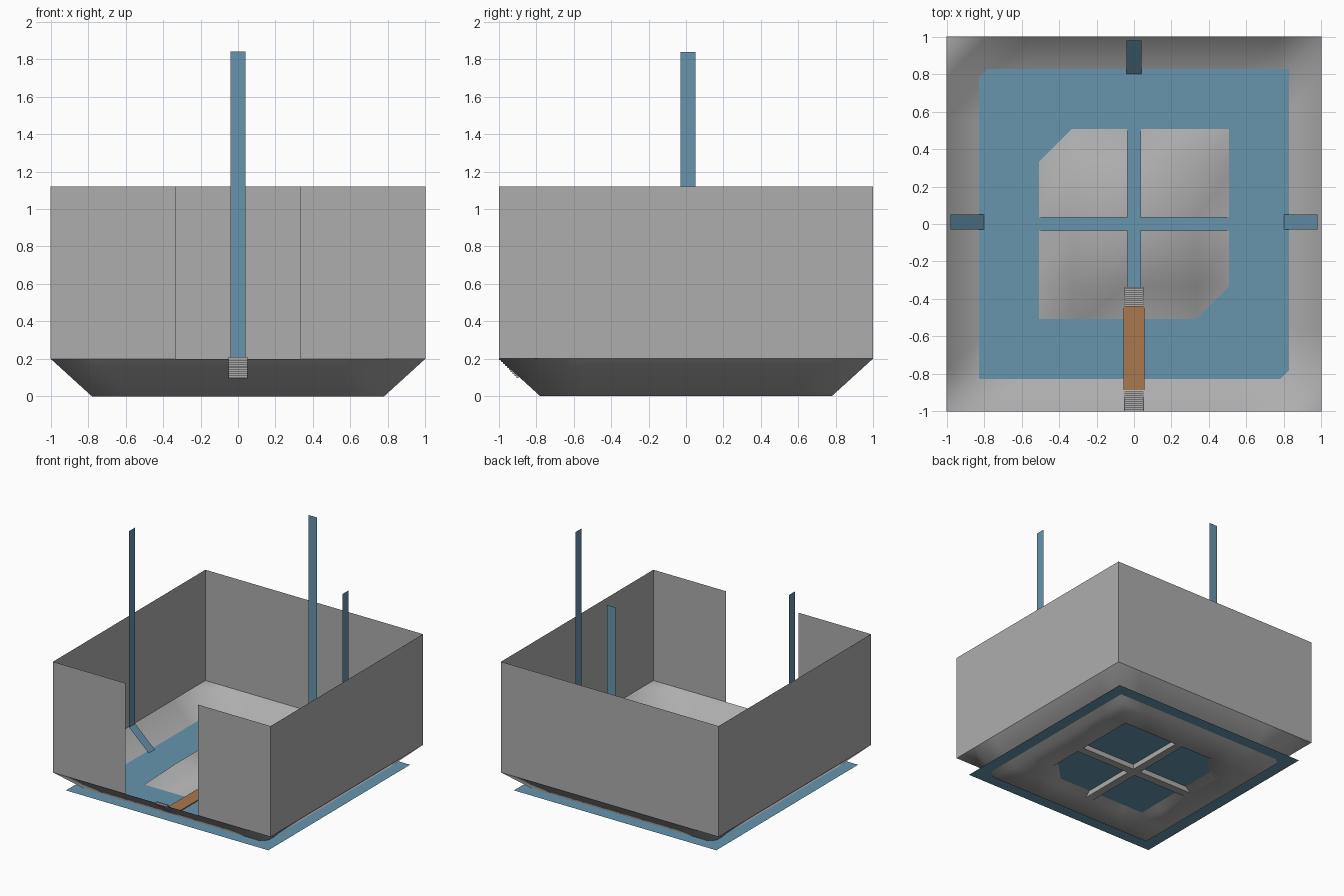
import bpy, bmesh, math

cube = bpy.data.objects.get("Cube")
if cube:
    bpy.data.objects.remove(cube)


def material(name, rgb):
    m = bpy.data.materials.new(name)
    m.use_nodes = True
    m.diffuse_color = (*rgb, 1)
    m.node_tree.nodes["Principled BSDF"].inputs["Base Color"].default_value = (*rgb, 1)
    return m


GREY = material("stone grey", (0.42, 0.42, 0.42))
BLUE = material("water blue", (0.135, 0.30, 0.42))
ORANGE = material("wood orange", (0.40, 0.19, 0.075))

RIM, EDGE = 0.2, 1 / 3          # rim height, plateau and doorway half width
OUTER, INNER = 0.78, 0.555      # moat bed limits
SLOT = 0.035                    # channel half width


def finish(name, bm, mat):
    me = bpy.data.meshes.new(name)
    bm.to_mesh(me)
    bm.free()
    me.materials.append(mat)
    ob = bpy.data.objects.new(name, me)
    bpy.context.collection.objects.link(ob)
    return ob


def sheet(name, loops, mat):
    """Thin sheet made of polygons sharing their corners."""
    bm = bmesh.new()
    for loop in loops:
        bm.faces.new([bm.verts.new(p) for p in loop])
    bmesh.ops.remove_doubles(bm, verts=bm.verts, dist=1e-5)
    return finish(name, bm, mat)


# Sloped floor: moat around a raised island, cut by a cross of channels
def height(x, y):
    m = max(abs(x), abs(y))
    if m > 0.9:
        return RIM
    return RIM if m < 0.4 else 0.0


def in_channel(x, y):
    return min(abs(x), abs(y)) < SLOT and max(abs(x), abs(y)) < INNER


half = [SLOT, EDGE, INNER, OUTER, 1]
lines = [-v for v in reversed(half)] + half
bm = bmesh.new()
verts = {}


def add_face(points):
    corners = []
    for p in points:
        v = verts.setdefault(p, None) or bm.verts.new(p)
        verts[p] = v
        if v not in corners:
            corners.append(v)
    if len(corners) > 2:
        bm.faces.new(corners)


for x0, x1 in zip(lines, lines[1:]):
    for y0, y1 in zip(lines, lines[1:]):
        sunk = in_channel((x0 + x1) / 2, (y0 + y1) / 2)
        a, b, c, d = [(x, y, 0.0 if sunk else height(x, y))
                      for x, y in ((x0, y0), (x1, y0), (x1, y1), (x0, y1))]
        add_face((a, b, c))
        add_face((a, c, d))

# Channel side walls
runs = [(SLOT, EDGE), (EDGE, INNER), (-EDGE, -SLOT), (-INNER, -EDGE)]
for s in (-SLOT, SLOT):
    for t0, t1 in runs:
        for flip in (False, True):
            p, q = ((s, t0), (s, t1)) if flip else ((t0, s), (t1, s))
            add_face(((*p, 0.0), (*q, 0.0), (*q, height(*q)), (*p, height(*p))))
bmesh.ops.recalc_face_normals(bm, faces=bm.faces)
if max(bm.faces, key=lambda f: abs(f.normal.z)).normal.z < 0:
    bmesh.ops.reverse_faces(bm, faces=bm.faces)
floor = finish("moat_floor", bm, GREY)
bpy.context.view_layer.objects.active = floor
floor.select_set(True)
bpy.ops.object.shade_smooth_by_angle(angle=math.radians(60))
floor.select_set(False)

# Walls with a doorway in the front
TOP = 1.12


def wall(p, q):
    return [(*p, RIM), (*q, RIM), (*q, TOP), (*p, TOP)]


sheet("walls", [wall((-1, -1), (-EDGE, -1)), wall((EDGE, -1), (1, -1)),
                wall((1, -1), (1, 1)), wall((1, 1), (-1, 1)),
                wall((-1, 1), (-1, -1))], GREY)

# Water surface
W, LEVEL = 0.93, 0.043
sheet("water_surface", [[(-W, -W, LEVEL), (W, -W, LEVEL),
                         (W, W, LEVEL), (-W, W, LEVEL)]], BLUE)

# Falling water strips, bent to run down the slope
path = [(0.98, 1.84), (0.98, 0.21), (0.795, 0.038)]


def waterfall(name, place):
    loops = []
    for (r0, z0), (r1, z1) in zip(path, path[1:]):
        loops.append([place(r0, -0.04, z0), place(r1, -0.04, z1),
                      place(r1, 0.04, z1), place(r0, 0.04, z0)])
    sheet(name, loops, BLUE)


waterfall("waterfall_left", lambda r, w, z: (r, w + 0.01, z))
waterfall("waterfall_right", lambda r, w, z: (-r, 0.01 - w, z))
waterfall("waterfall_back", lambda r, w, z: (-w, r, z))


# Stairs and bridge
def add_box(bm, lo, hi):
    made = bmesh.ops.create_cube(bm, size=1)["verts"]
    for v in made:
        v.co = [l + (c + 0.5) * (h - l) for l, h, c in zip(lo, hi, v.co)]


def stairs(name, y_top, direction):
    bm = bmesh.new()
    step = 0.0105
    for i in range(10):
        y = y_top + direction * step * i
        z = 0.21 - step * i
        y_end = y + direction * step
        add_box(bm, (-0.052, min(y, y_end), z - 0.018), (0.052, max(y, y_end), z))
    finish(name, bm, GREY)


stairs("outer_stairs", -1, 1)
stairs("island_stairs", -0.335, -1)

bm = bmesh.new()
add_box(bm, (-0.057, -0.885, 0.095), (0.057, -0.44, 0.105))
finish("bridge", bm, ORANGE)
